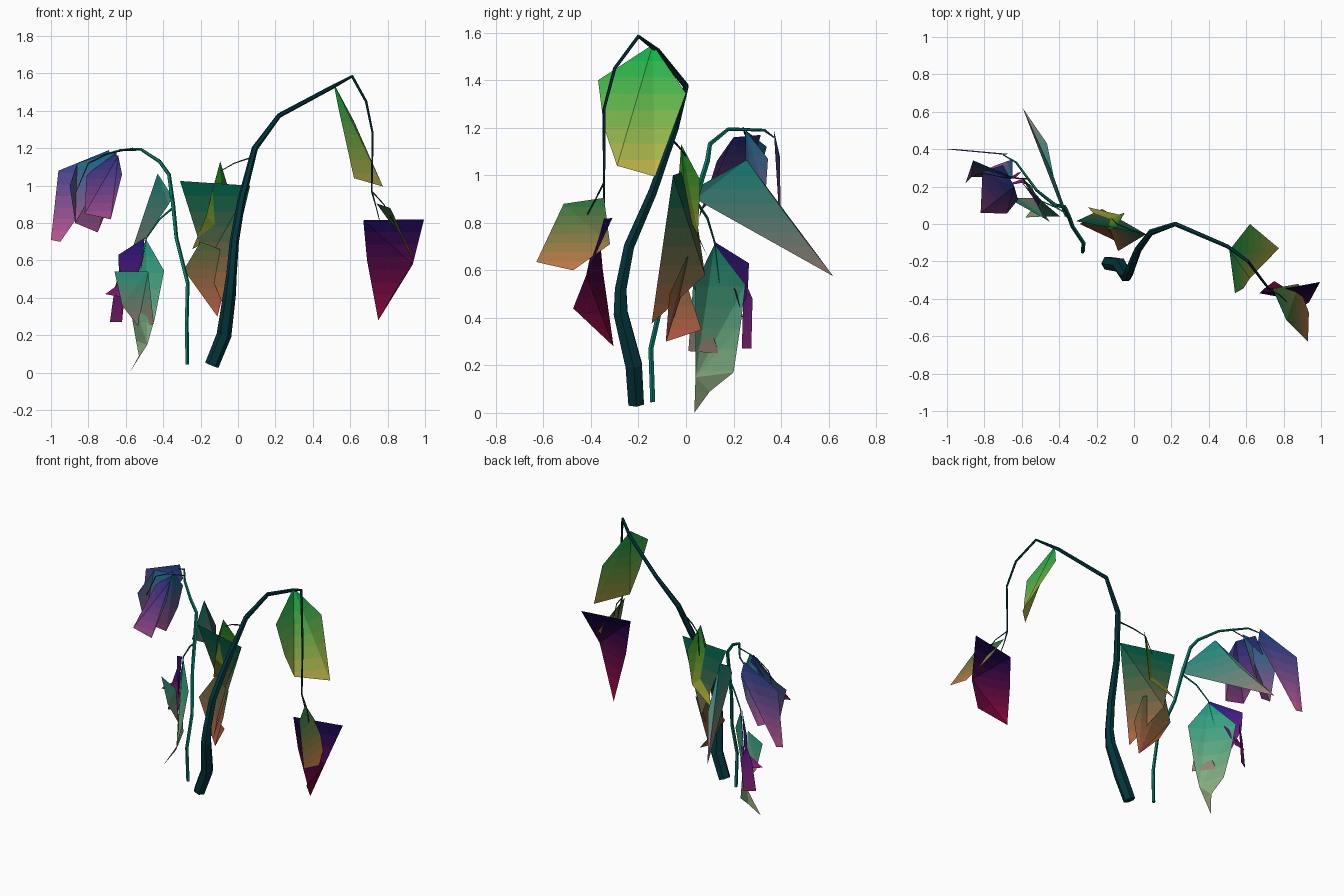
import bpy, bmesh
from math import cos, sin, tau
from mathutils import Vector


def material(name, col):
    m = bpy.data.materials.new(name)
    m.diffuse_color = (*[c ** 2.2 for c in col], 1)  # display colour to linear
    return m


def finish(name, bm, mats):
    me = bpy.data.meshes.new(name)
    bm.to_mesh(me)
    bm.free()
    for m in mats:
        me.materials.append(m)
    ob = bpy.data.objects.new(name, me)
    bpy.context.collection.objects.link(ob)


def stem(name, pts, mat, sides=5):
    """Tapered low-poly tube; each point is x, y, z, radius."""
    bm = bmesh.new()
    P = [Vector(p[:3]) for p in pts]
    rings, u = [], Vector((1, 0, 0))
    for i, p in enumerate(P):
        t = (P[min(i + 1, len(P) - 1)] - P[max(i - 1, 0)]).normalized()
        u = (u - t * u.dot(t)).normalized()
        v = t.cross(u)
        r = pts[i][3]
        rings.append([bm.verts.new(p + r * (u * cos(tau * k / sides) + v * sin(tau * k / sides)))
                      for k in range(sides)])
    for a, b in zip(rings, rings[1:]):
        for k in range(sides):
            n = (k + 1) % sides
            bm.faces.new((a[k], a[n], b[n], b[k]))
    bm.faces.new(rings[0][::-1])
    bm.faces.new(rings[-1])
    finish(name, bm, [mat])


def leaf(name, top, tip, *pts, bands=8):
    """Thin faceted leaf, colour fading from top to tip in bands."""
    bm = bmesh.new()
    bm.faces.new([bm.verts.new(p) for p in pts])
    bmesh.ops.triangulate(bm, faces=bm.faces[:])
    lo, hi = min(p[2] for p in pts), max(p[2] for p in pts)
    for i in range(1, bands):
        bmesh.ops.bisect_plane(bm, geom=bm.verts[:] + bm.edges[:] + bm.faces[:],
                               plane_co=(0, 0, lo + (hi - lo) * i / bands), plane_no=(0, 0, 1))
    for f in bm.faces:
        h = (hi - f.calc_center_median().z) / (hi - lo)
        f.material_index = min(bands - 1, int(h * bands))
    a, b = Vector(top), Vector(tip)
    finish(name, bm, [material(f"{name}_{i}", a.lerp(b, i / (bands - 1))) for i in range(bands)])


dark = material("dark_stem", (0.04, 0.22, 0.24))
teal = material("teal_stem", (0.06, 0.48, 0.4))
twig = material("twig", (0.05, 0.22, 0.17))

# Tall drooping stem and short one
stem("tall_stem", [(-.14, -.21, .04, .038), (-.075, -.22, .2, .04), (-.045, -.275, .42, .034),
                   (-.035, -.275, .52, .028), (-.02, -.24, .7, .025), (.02, -.14, .93, .021),
                   (.09, -.045, 1.2, .017), (.22, 0, 1.375, .013), (.5, -.12, 1.525, .011),
                   (.61, -.2, 1.585, .008), (.685, -.3, 1.45, .007), (.72, -.345, 1.28, .006),
                   (.715, -.345, .97, .005), (.74, -.345, .88, .003), (.76, -.36, .8, .002)], dark, 6)
stem("short_stem", [(-.272, -.14, .045, .011), (-.275, -.148, .27, .011), (-.27, -.1, .48, .011),
                    (-.33, -.01, .72, .011), (-.348, .04, .9, .012), (-.37, .09, 1.06, .011),
                    (-.42, .1, 1.13, .01), (-.52, .18, 1.195, .008), (-.63, .33, 1.19, .006),
                    (-.7, .37, 1.16, .003)], teal)

# Side twigs
stem("centre_twig", [(.07, -.06, 1.15, .005), (-.02, -.03, 1.12, .004), (-.09, 0, 1.08, .003),
                     (-.12, .03, .95, .002)], twig, 4)
stem("low_twig", [(-.35, .05, .88, .006), (-.42, .09, .82, .005), (-.49, .12, .72, .004),
                  (-.52, .14, .55, .002)], teal, 4)
stem("high_twig", [(-.56, .24, 1.2, .004), (-.7, .25, 1.17, .003), (-.8, .27, 1.12, .003),
                   (-.86, .26, .98, .002)], twig, 4)
stem("right_twig", [(.715, -.345, .97, .004), (.78, -.38, .9, .003), (.85, -.45, .77, .002)], twig, 4)

# Leaves of the tall stem
leaf("upper_leaf", (.1, .7, .3), (.75, .7, .3), (.51, -.14, 1.55), (.62, 0, 1.345), (.775, -.13, .995),
     (.62, -.29, 1.04), (.585, -.345, 1.2), (.54, -.37, 1.4))
leaf("crimson_leaf", (.1, .04, .25), (.56, .07, .25), (.67, -.37, .815), (.995, -.31, .82), (.935, -.42, .58),
     (.84, -.475, .44), (.75, -.305, .28), (.69, -.35, .6))
leaf("olive_leaf", (.2, .46, .25), (.74, .47, .28), (.74, -.345, .905), (.815, -.515, .88), (.93, -.63, .635),
     (.935, -.475, .6), (.88, -.32, .71))
leaf("centre_leaf", (.03, .37, .28), (.66, .4, .26), (.065, -.055, 1), (-.31, .015, 1.025),
     (-.17, .08, .58), (-.085, -.145, .375))
leaf("rust_leaf", (.28, .35, .2), (.66, .33, .25), (-.2, .05, .7), (-.29, 0, .55), (-.145, .065, .35),
     (-.11, -.085, .3), (-.06, -.07, .5), (-.07, 0, .65))
leaf("green_leaf", (.1, .5, .15), (.62, .58, .2), (-.095, -.02, 1.13), (-.05, .06, .98), (-.08, .05, .75),
     (-.245, .09, .66), (-.17, 0, .84), (-.13, -.03, 1))

# Leaves of the short stem
leaf("long_leaf", (.12, .55, .5), (.6, .51, .48), (-.43, .255, 1.065), (-.35, .03, .94), (-.37, .04, .9),
     (-.595, .62, .575), (-.465, .43, .82))
leaf("low_leaf", (.15, .6, .5), (.62, .7, .5), (-.49, .12, .71), (-.395, .04, .545), (-.445, .04, .29),
     (-.485, .04, .15), (-.58, .035, 0), (-.53, .1, .09), (-.545, .2, .17), (-.58, .23, .37), (-.6, .25, .54))
leaf("pale_leaf", (.2, .62, .5), (.6, .5, .45), (-.66, .13, .54), (-.48, .03, .54), (-.45, .01, .26),
     (-.535, .14, .25), (-.62, .14, .36))
leaf("violet_leaf", (.17, .12, .5), (.48, .12, .5), (-.5, .12, .72), (-.64, .265, .63), (-.635, .26, .51),
     (-.59, .21, .37), (-.51, .1, .6))
leaf("narrow_leaf", (.35, .12, .5), (.52, .15, .45), (-.63, .25, .55), (-.6, .28, .48), (-.62, .275, .27),
     (-.685, .235, .27), (-.66, .24, .45))
leaf("magenta_leaf", (.4, .1, .5), (.65, .15, .55), (-.71, .2, .42), (-.6, .22, .5), (-.545, .2, .53),
     (-.6, .24, .4))
leaf("back_leaf", (.17, .28, .58), (.78, .36, .6), (-.96, .395, 1.08), (-.69, .37, 1.19), (-.67, .375, 1.1),
     (-.87, .39, .88), (-.95, .4, .7), (-1, .4, .71))
leaf("plum_leaf", (.18, .2, .5), (.58, .28, .52), (-.7, .315, 1.17), (-.64, .2, 1.16), (-.62, .13, 1.06),
     (-.68, .055, .82), (-.82, .06, .85), (-.81, .28, 1.05))
leaf("blue_leaf", (.1, .4, .53), (.64, .32, .55), (-.65, .25, 1.19), (-.65, .345, 1.07), (-.68, .335, .92),
     (-.75, .31, .75), (-.87, .25, .8), (-.9, .22, 1), (-.86, .34, 1.12))
